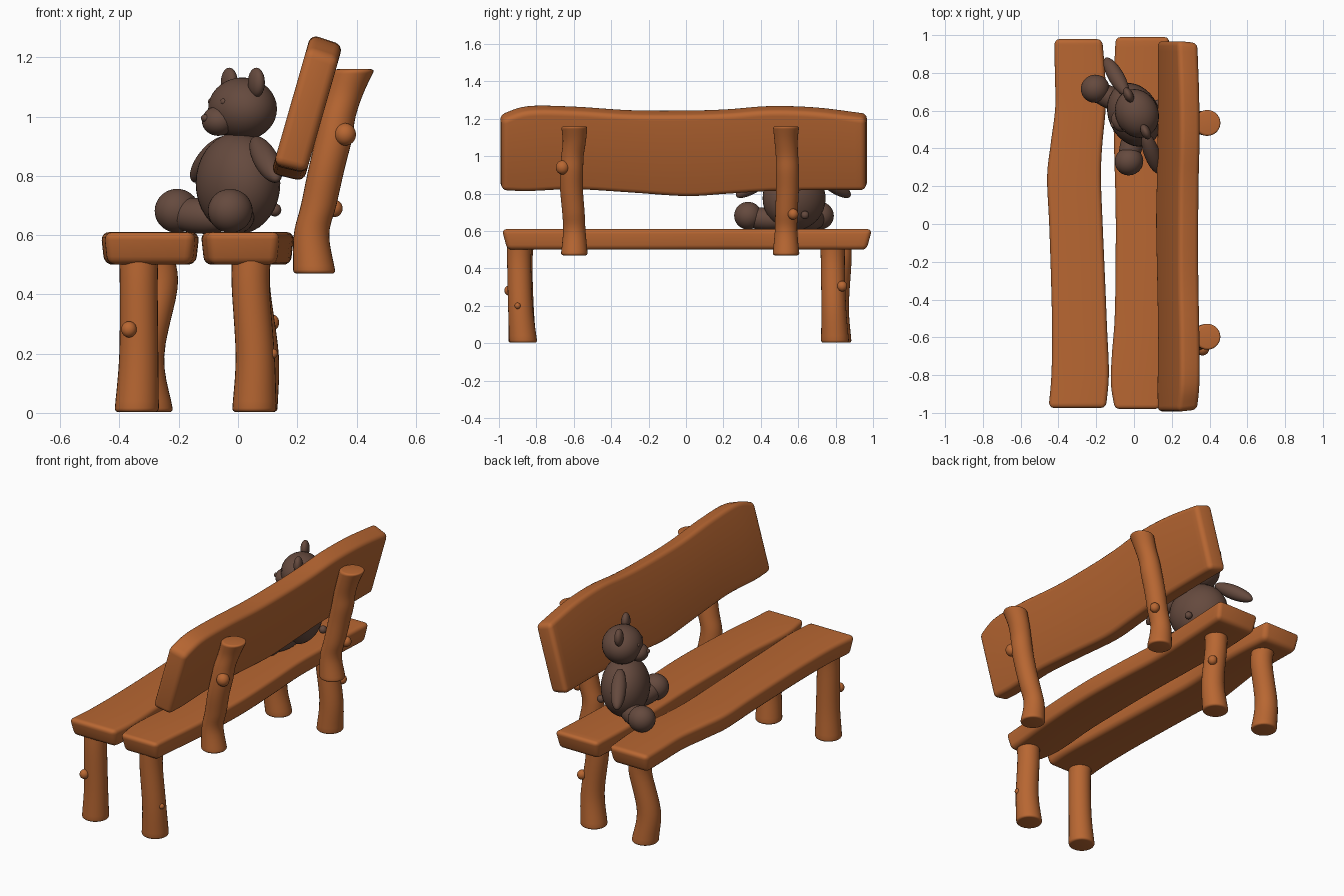
import bpy, bmesh, math
from mathutils import Matrix, Vector

if "Cube" in bpy.data.objects:
    bpy.data.objects.remove(bpy.data.objects["Cube"])


def material(name, rgb):
    m = bpy.data.materials.new(name)
    m.diffuse_color = (*rgb, 1)
    m.use_nodes = True
    m.node_tree.nodes["Principled BSDF"].inputs["Base Color"].default_value = m.diffuse_color
    return m


WOOD = material("orange wood", (0.48, 0.135, 0.032))
FUR = material("brown fur", (0.13, 0.068, 0.048))


def finish(name, bm, mat, angle=40):
    bmesh.ops.recalc_face_normals(bm, faces=bm.faces[:])
    me = bpy.data.meshes.new(name)
    bm.to_mesh(me)
    bm.free()
    me.materials.append(mat)
    ob = bpy.data.objects.new(name, me)
    bpy.context.collection.objects.link(ob)
    bpy.ops.object.select_all(action='DESELECT')
    ob.select_set(True)
    bpy.context.view_layer.objects.active = ob
    bpy.ops.object.shade_smooth_by_angle(angle=math.radians(angle))
    return ob


def smooth(pts, steps=5):
    """Catmull-Rom through tuples of any length."""
    p = [Vector(q) for q in pts]
    p = [2 * p[0] - p[1]] + p + [2 * p[-1] - p[-2]]
    out = []
    for i in range(1, len(p) - 2):
        a, b, c, d = p[i - 1:i + 3]
        for k in range(steps):
            t = k / steps
            out.append(0.5 * (2 * b + (c - a) * t + (2 * a - 5 * b + 4 * c - d) * t * t
                              + (3 * b - a - 3 * c + d) * t ** 3))
    return out + [p[-2]]


def loft(name, rings, bevel, mat):
    """Skin closed rings, cap both ends and round the sharp edges."""
    bm = bmesh.new()
    vs = [[bm.verts.new(c) for c in r] for r in rings]
    n = len(rings[0])
    for a, b in zip(vs, vs[1:]):
        for i in range(n):
            bm.faces.new((a[i], a[(i + 1) % n], b[(i + 1) % n], b[i]))
    bm.faces.new(vs[0])
    bm.faces.new(vs[-1])
    bmesh.ops.recalc_face_normals(bm, faces=bm.faces[:])
    sharp = [e for e in bm.edges if e.calc_face_angle(0) > 0.8]
    bmesh.ops.bevel(bm, geom=sharp, offset=bevel, segments=4, profile=0.5,
                    affect='EDGES', clamp_overlap=True)
    return finish(name, bm, mat)


def plank(name, stations, place, half, shrink, bevel):
    """stations: (y, low edge, high edge); place maps (u, y, w) to space."""
    rings = []
    for y, lo, hi in smooth(stations):
        rings.append([place(lo, y, half), place(hi, y, half),
                      place(hi - shrink * 0.4, y * (1 - shrink), -half),
                      place(lo + shrink * 0.4, y * (1 - shrink), -half)])
    return loft(name, rings, bevel, WOOD)


def log(name, path):
    """path: (x, y, z, radius) with horizontal rings."""
    rings = [[(x + r * math.cos(i * math.tau / 28), y + r * math.sin(i * math.tau / 28), z)
              for i in range(28)] for x, y, z, r in smooth(path)]
    return loft(name, rings, 0.013, WOOD)


def ball(name, centre, radii, mat, frame=Matrix(), turn=Matrix()):
    bm = bmesh.new()
    bmesh.ops.create_uvsphere(bm, u_segments=32, v_segments=18, radius=1)
    bm.transform(frame @ Matrix.Translation(centre) @ turn @ Matrix.Diagonal((*radii, 1)))
    return finish(name, bm, mat, 180)


# Seat planks
def seat_place(u, y, w):
    return (u, y, 0.555 + w)


plank("front_seat_plank", [(-0.98, -0.455, -0.145), (-0.8, -0.44, -0.13), (-0.55, -0.437, -0.14),
      (-0.3, -0.442, -0.15), (0, -0.452, -0.163), (0.25, -0.463, -0.172), (0.42, -0.445, -0.165),
      (0.62, -0.42, -0.147), (0.8, -0.422, -0.15), (0.985, -0.425, -0.165)],
      seat_place, 0.055, 0.03, 0.028)
plank("rear_seat_plank", [(-0.985, -0.105, 0.14), (-0.85, -0.125, 0.15), (-0.7, -0.12, 0.165),
      (-0.5, -0.105, 0.18), (-0.2, -0.1, 0.19), (0.1, -0.1, 0.18), (0.4, -0.108, 0.165),
      (0.7, -0.112, 0.175), (0.995, -0.1, 0.19)],
      seat_place, 0.055, 0.03, 0.028)

# Tilted backrest
TILT = math.radians(16)


def back_place(u, y, w):
    s, c = math.sin(TILT), math.cos(TILT)
    return (0.168 + u * s - w * c, y, 0.8 + u * c + w * s)


plank("backrest", [(-0.995, 0.025, 0.43), (-0.85, 0.02, 0.477), (-0.6, 0.03, 0.475),
      (-0.3, 0.012, 0.455), (0, -0.008, 0.453), (0.22, 0.005, 0.46), (0.45, 0.02, 0.478),
      (0.7, 0.025, 0.47), (0.97, 0.025, 0.435)],
      back_place, 0.057, 0.012, 0.036)

# Crooked posts behind the backrest
POST = [(0.258, 0.47, 0.072), (0.248, 0.6, 0.06), (0.272, 0.7, 0.06), (0.298, 0.82, 0.061),
        (0.322, 0.92, 0.062), (0.337, 1.0, 0.06), (0.362, 1.08, 0.062), (0.392, 1.16, 0.07)]
SWAY = [0, 0, -0.005, -0.015, -0.015, -0.01, 0, 0]
for side, y0, k in (("right", -0.597, 1), ("left", 0.535, -0.5)):
    log(side + "_post", [(x, y0 + k * d, z, r) for (x, z, r), d in zip(POST, SWAY)])

# Log legs: x and y centre at four heights
LEGS = {
    "front_right_leg": [(-0.342, -0.875), (-0.335, -0.88), (-0.335, -0.885), (-0.335, -0.88)],
    "rear_right_leg": [(0.055, -0.87), (0.058, -0.885), (0.043, -0.892), (0.045, -0.89)],
    "front_left_leg": [(-0.293, 0.81), (-0.315, 0.805), (-0.268, 0.82), (-0.28, 0.82)],
    "rear_left_leg": [(0.058, 0.797), (0.072, 0.79), (0.045, 0.785), (0.045, 0.785)],
}
for name, xy in LEGS.items():
    log(name, [(x, y, z, r) for (x, y), z, r in
               zip(xy, (0.003, 0.19, 0.42, 0.53), (0.075, 0.066, 0.064, 0.066))])

# Knots on the logs
for i, (c, r) in enumerate([((-0.368, -0.945, 0.282), 0.026), ((0.118, -0.9, 0.2), 0.016),
                            ((0.112, 0.835, 0.305), 0.027), ((0.362, -0.66, 0.94), 0.036),
                            ((0.325, 0.573, 0.69), 0.028)]):
    ball("knot_%d" % (i + 1), c, (r, r, r * 1.05), WOOD)

# Toy bear, local x forward, turned on the seat
BEAR = Matrix.Translation((0, 0.578, 0)) @ Matrix.Rotation(math.radians(205), 4, 'Z')


def bear(name, centre, radii):
    return ball("bear_" + name, centre, radii, FUR, BEAR)


def limb(name, a, b, r):
    a, b = Vector(a), Vector(b)
    turn = (b - a).to_track_quat('Z', 'Y').to_matrix().to_4x4()
    ball("bear_" + name, (a + b) / 2, (r, r, (b - a).length / 2), FUR, BEAR, turn)


bear("body", (0, 0, 0.775), (0.135, 0.175, 0.172))
bear("head", (-0.017, 0, 1.026), (0.113, 0.132, 0.106))
bear("snout", (0.073, 0, 0.985), (0.055, 0.06, 0.05))
bear("nose", (0.122, 0, 0.995), (0.014, 0.018, 0.013))
bear("tail", (-0.137, 0, 0.685), (0.022, 0.022, 0.022))
for side, s in (("left", -1), ("right", 1)):
    bear(side + "_ear", (-0.018, s * 0.108, 1.115), (0.025, 0.042, 0.05))
    bear(side + "_eye", (0.075, s * 0.05, 1.05), (0.012, 0.012, 0.012))
    limb(side + "_arm", (-0.01, s * 0.11, 0.925), (0.01, s * 0.335, 0.785), 0.042)
    limb(side + "_thigh", (-0.01, s * 0.03, 0.655), (0.17, s * 0.25, 0.675), 0.06)
    bear(side + "_foot", (0.128, s * 0.212, 0.682), (0.076, 0.074, 0.074))
